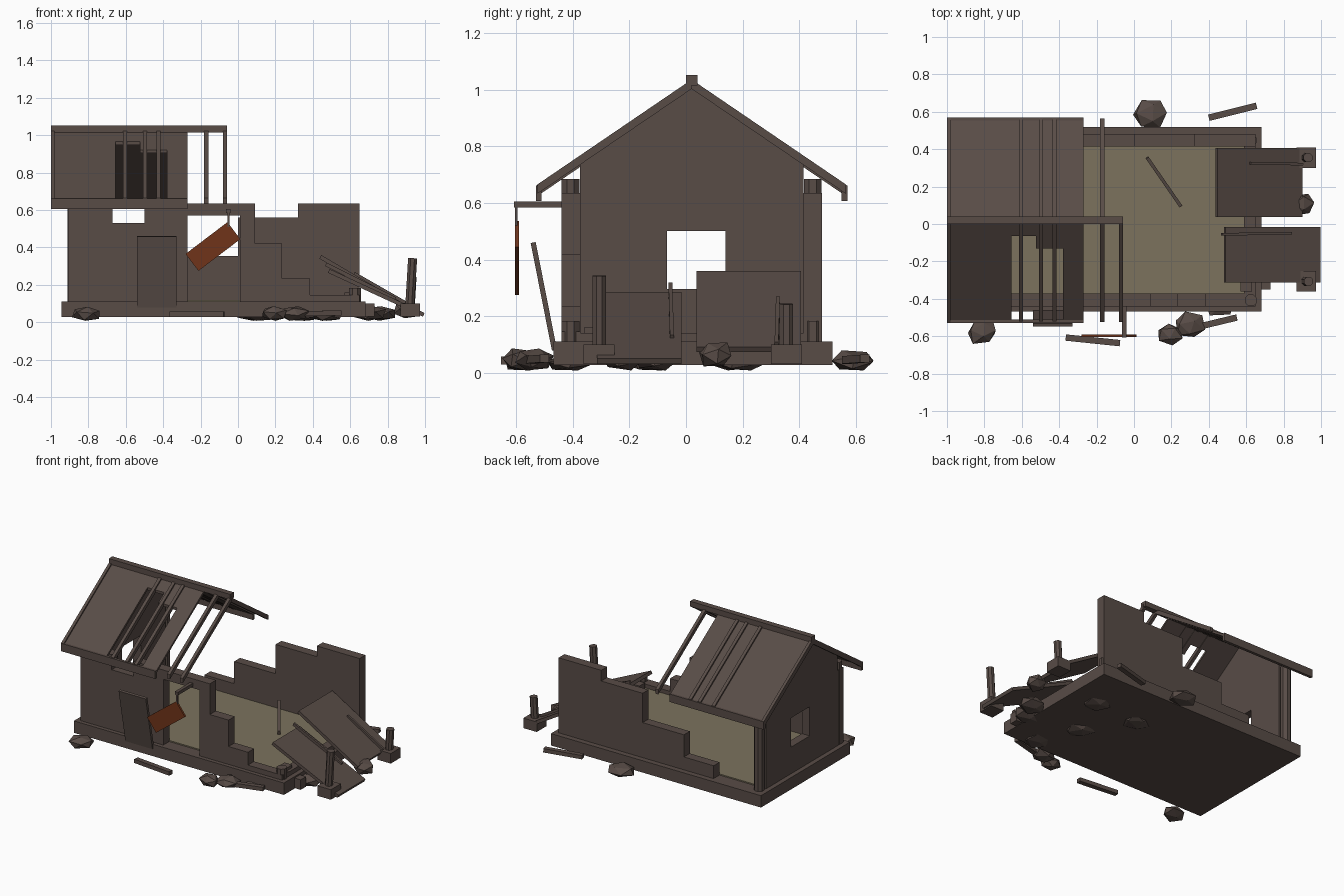
import bpy, bmesh, math, random
from mathutils import Vector, Matrix

if "Cube" in bpy.data.objects:
    bpy.data.objects.remove(bpy.data.objects["Cube"])

random.seed(7)


def mat(name, rgb):
    m = bpy.data.materials.new(name)
    m.diffuse_color = (*rgb, 1)
    m.use_nodes = True
    m.node_tree.nodes["Principled BSDF"].inputs["Base Color"].default_value = m.diffuse_color
    return m


BROWN = mat("weathered_brown", (0.098, 0.072, 0.062))
OLIVE = mat("olive_floor", (0.200, 0.170, 0.110))
RUST = mat("rust_sign", (0.160, 0.034, 0.010))


def finish(name, bm, m):
    bmesh.ops.recalc_face_normals(bm, faces=bm.faces)
    me = bpy.data.meshes.new(name)
    bm.to_mesh(me)
    bm.free()
    me.materials.append(m)
    ob = bpy.data.objects.new(name, me)
    bpy.context.collection.objects.link(ob)
    return ob


def prism(name, pts, a, b, axis="x", m=BROWN):
    """Extrude a profile (yz for axis x, xz for axis y) from a to b."""
    bm = bmesh.new()
    put = (lambda p, t: (t, p[0], p[1])) if axis == "x" else (lambda p, t: (p[0], t, p[1]))
    f = bm.faces.new([bm.verts.new(put(p, a)) for p in pts])
    new = bmesh.ops.extrude_face_region(bm, geom=[f])["geom"]
    shift = Vector(put((0, 0), b - a))
    bmesh.ops.translate(bm, vec=shift, verts=[v for v in new if isinstance(v, bmesh.types.BMVert)])
    return finish(name, bm, m)


def box(name, x0, x1, y0, y1, z0, z1, m=BROWN):
    return prism(name, [(y0, z0), (y1, z0), (y1, z1), (y0, z1)], x0, x1, m=m)


def beam(name, p, q, width, thick, m=BROWN):
    """Board from p to q; width is measured horizontally."""
    p, q = Vector(p), Vector(q)
    d = (q - p).normalized()
    side = Vector((0, 0, 1)).cross(d).normalized()
    rot = Matrix((d, side, d.cross(side))).transposed().to_4x4()
    bm = bmesh.new()
    bmesh.ops.create_cube(bm, size=1, matrix=Matrix.Translation((p + q) / 2) @ rot
                          @ Matrix.Diagonal(((q - p).length, width, thick, 1)))
    return finish(name, bm, m)


def post(name, x, y, z0, z1, r, tilt=0.0):
    bm = bmesh.new()
    bmesh.ops.create_cone(bm, cap_ends=True, segments=8, radius1=r, radius2=r, depth=z1 - z0,
                          matrix=Matrix.Translation((x, y, (z0 + z1) / 2)) @ Matrix.Rotation(tilt, 4, "Y")
                          @ Matrix.Rotation(math.pi / 8, 4, "Z"))
    return finish(name, bm, BROWN)


def rock(name, x, y, r, h=0.042, base=0.008):
    bm = bmesh.new()
    bmesh.ops.create_icosphere(bm, subdivisions=1, radius=1)
    bmesh.ops.rotate(bm, verts=bm.verts, matrix=Matrix.Rotation(random.uniform(0.3, 0.9), 3, "X"))
    for v in bm.verts:
        k = random.uniform(0.9, 1.12)
        v.co = Vector((v.co.x * r * k * 1.08, v.co.y * r * k * 0.92, v.co.z * h * k))
    low = min(v.co.z for v in bm.verts)
    bmesh.ops.rotate(bm, verts=bm.verts, matrix=Matrix.Rotation(random.uniform(-0.4, 0.4), 3, "Z"))
    bmesh.ops.translate(bm, verts=bm.verts, vec=(x, y, base - low))
    return finish(name, bm, BROWN)


# Foundation and floor
box("foundation", -0.943, 0.683, -0.468, 0.518, 0.027, 0.11)
box("floor", -0.85, 0.587, -0.375, 0.415, 0.105, 0.118, OLIVE)

# Broken long walls
prism("front_wall", [(-.91, .11), (-.27, .11), (-.27, .57), (.01, .57), (.01, .11), (.65, .11),
                     (.65, .145), (.385, .145), (.385, .235), (.235, .235), (.235, .42), (.09, .42),
                     (.09, .635), (-.5, .635), (-.5, .53), (-.67, .53), (-.67, .635), (-.91, .635)],
      -0.44, -0.372, "y")
prism("back_wall", [(-.55, .11), (.65, .11), (.65, .635), (.32, .635), (.32, .56), (0, .56), (0, .355),
                    (-.32, .355), (-.32, .2), (-.55, .2)],
      0.415, 0.48, "y")
box("right_wall_stub", 0.587, 0.65, -0.375, 0.415, 0.11, 0.14)

# Gable wall in two halves around the window
C = 0.02
for name, eave, win in (("gable_front", -0.375, -0.068), ("gable_back", 0.415, 0.14)):
    z = 1.01 - 0.68 * abs(eave - C)
    prism(name, [(C, .11), (eave, .11), (eave, z), (C, 1.01), (C, .5), (win, .5), (win, .296), (C, .296)],
          -0.91, -0.85)

# Corner posts, with broken stubs on the right
for y in (-0.408, 0.448):
    post("corner_post", -0.88, y, 0.11, 0.685, 0.034)
    post("corner_stub", 0.625, y, 0.11, 0.183, 0.034)


# Roof
def slope(name, x0, x1, s0, s1, side, lift=-0.006, thick=0.018):
    """Strip of roof between horizontal distances s0 and s1 from the ridge."""
    top = lambda s: 1.03 + lift - 0.68 * s
    prism(name, [(C + side * s0, top(s0)), (C + side * s1, top(s1)),
                 (C + side * s1, top(s1) - thick), (C + side * s0, top(s0) - thick)], x0, x1)


slope("back_roof", -1, -0.27, 0, 0.545, 1)
slope("front_roof_left", -1, -0.655, 0, 0.545, -1)
slope("front_roof_right", -0.38, -0.27, 0, 0.545, -1)
slope("front_roof_top_a", -0.655, -0.525, 0, 0.085, -1)
slope("front_roof_top_b", -0.525, -0.38, 0, 0.15, -1)
for side in (-1, 1):
    slope("rake_board", -1, -0.98, 0, 0.547, side, 0.005, 0.04)
    y = C + side * 0.54
    box("eave_board", -1, -0.27, y - 0.01, y + 0.01, 0.607, 0.662)
    for x in (-0.605, -0.497, -0.425, -0.17, -0.07):
        if side < 0 or x < -0.1:
            slope("rafter", x - 0.011, x + 0.011, 0, 0.545, side, 0.006, 0.033)
box("ridge_beam", -1, -0.06, 0.0, 0.04, 1.015, 1.052)

# Fallen roof panels with battens
beam("fallen_panel_back", (0.44, 0.222, 0.35), (0.895, 0.222, 0.082), 0.37, 0.022)
beam("fallen_panel_front", (0.485, -0.165, 0.275), (0.993, -0.165, 0.04), 0.298, 0.022)
beam("batten_back", (0.62, 0.325, 0.26), (0.90, 0.32, 0.10), 0.014, 0.02)
beam("batten_front", (0.47, -0.055, 0.31), (0.84, -0.05, 0.125), 0.014, 0.02)

# Porch post footings
for y, h in ((-0.307, 0.343), (0.355, 0.243)):
    box("porch_footing", 0.868, 0.972, y - 0.055, y + 0.055, 0.03, 0.1)
    post("porch_post", 0.926, y, 0.09, h, 0.026, 0.06)

# Leaning door, hanging sign and bracket
beam("leaning_door", (-0.435, -0.465, 0.08), (-0.435, -0.54, 0.46), 0.21, 0.018)
box("sign_bracket", -0.063, -0.04, -0.608, -0.44, 0.583, 0.605)
box("sign_hanger", -0.055, -0.045, -0.605, -0.595, 0.51, 0.585)
beam("sign", (-0.246, -0.598, 0.32), (-0.022, -0.598, 0.49), 0.014, 0.114, RUST)

# Loose planks
for p, q, w in (((-.365, -.607, .043), (-.075, -.637, .043), .034), ((.40, .568, .045), (.655, .632, .05), .034),
                ((.28, -.565, .045), (.55, -.50, .05), .034), ((.07, .355, .20), (.25, .095, .13), .018)):
    beam("loose_plank", p, q, w, 0.027)

# Rubble outside, and rubble half buried under the foundation
for x, y, r in ((.09, .59, .095), (-.81, -.575, .078), (.195, -.59, .068), (.30, -.54, .078),
                (.70, -.22, .085), (.76, -.10, .09)):
    rock("rubble_rock", x, y, r)
for x, y, r in ((.46, -.41, .09), (.125, .17, .1), (.34, -.13, .09), (.47, .195, .1)):
    rock("buried_rock", x, y, r, 0.03)
rock("rubble_rock_top", 0.90, 0.105, 0.07, 0.048, 0.022)
for x, y in ((.60, -.33), (.70, -.32)):
    box("rubble_block", x - .03, x + .03, y - .03, y + .03, 0.03, 0.16 if x < .65 else 0.1)
